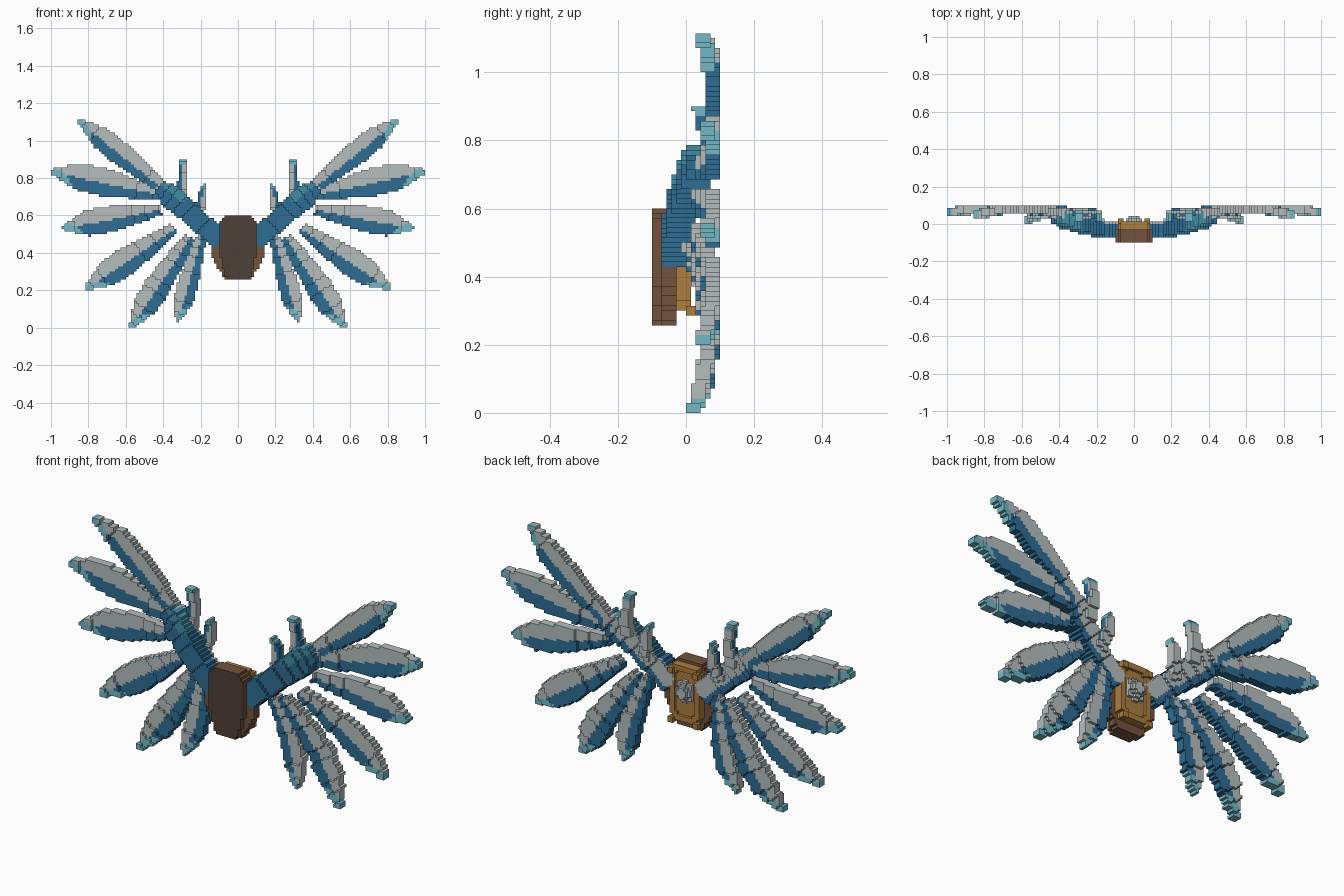
import bpy, bmesh, math
from mathutils import Vector

V = 1 / 70  # block size

cube = bpy.data.objects.get("Cube")
if cube:
    bpy.data.objects.remove(cube, do_unlink=True)


def srgb(r, g, b):
    return tuple((c / 255 / 12.92 if c < 11 else ((c / 255 + 0.055) / 1.055) ** 2.4) for c in (r, g, b)) + (1,)


COLOURS = {
    "pale_grey": srgb(182, 190, 190),
    "deep_blue": srgb(46, 108, 148),
    "light_teal": srgb(114, 184, 198),
    "mid_teal": srgb(66, 140, 164),
    "brown": srgb(114, 82, 60),
    "dark_brown": srgb(78, 65, 56),
    "gold": srgb(172, 126, 62),
}
MATS = []
for label, rgba in COLOURS.items():
    m = bpy.data.materials.new(label)
    m.use_nodes = True
    m.diffuse_color = rgba
    bsdf = next(n for n in m.node_tree.nodes if n.type == 'BSDF_PRINCIPLED')
    bsdf.inputs["Base Color"].default_value = rgba
    MATS.append(m)
GREY, BLUE, TEAL, MID, BROWN, DARK, GOLD = range(len(MATS))


def interp(points, t):
    """Piecewise linear lookup in a short list of (t, value)."""
    if t <= points[0][0]:
        return points[0][1]
    for (a, va), (b, vb) in zip(points, points[1:]):
        if t <= b:
            return va + (vb - va) * (t - a) / (b - a)
    return points[-1][1]


def build(name, blocks, mirror=False, front=None):
    """Turn a dict of block cells into the outer skin of the blocks."""
    bm = bmesh.new()
    corners = {}

    def corner(c):
        if c not in corners:
            x = -c[0] if mirror else c[0]
            corners[c] = bm.verts.new((x * V, c[1] * V, c[2] * V))
        return corners[c]

    for cell, mat in blocks.items():
        for axis in range(3):
            for side in (0, 1):
                near = list(cell)
                near[axis] += 2 * side - 1
                if tuple(near) in blocks:
                    continue
                ring = []
                for p, q in ((0, 0), (1, 0), (1, 1), (0, 1)):
                    c = list(cell)
                    c[axis] += side
                    c[(axis + 1) % 3] += p
                    c[(axis + 2) % 3] += q
                    ring.append(corner(tuple(c)))
                if (side == 0) != mirror:
                    ring.reverse()
                f = bm.faces.new(ring)
                facing_front = axis == 1 and side == 0
                f.material_index = front if front is not None and facing_front else mat
    mesh = bpy.data.meshes.new(name)
    bm.to_mesh(mesh)
    bm.free()
    for m in MATS:
        mesh.materials.append(m)
    bpy.context.collection.objects.link(bpy.data.objects.new(name, mesh))


def blade(base, tip, width, depth, thick, colour):
    """Blocks along a straight axis; width and depth vary from base to tip."""
    a, b = Vector(base), Vector(tip)
    axis = b - a
    length = axis.length
    axis.normalize()
    blocks = {}
    for i in range(0, 70):
        for k in range(0, 78):
            d = Vector(((i + .5) * V, (k + .5) * V)) - a
            u = d.dot(axis) / length
            s = axis.x * d.y - axis.y * d.x
            w = interp(width, u)
            if not 0 <= u <= 1 or abs(s) > w:
                continue
            j0 = round(interp(depth, u) / V - thick / 2)
            for n in range(thick):
                blocks[i, j0 + n, k] = colour(u, s / w, n)
    return blocks


def feather_colour(u, s, n):
    if u - 0.1 * s > 0.88:
        return TEAL
    return GREY if s > -0.08 else BLUE


def arm_colour(u, s, n):
    if n >= 5:
        return GREY if s > -0.4 else BLUE
    return MID if u > 0.66 and s > 0.2 else BLUE


def plume_colour(u, s, n):
    if u > 0.85:
        return TEAL
    return GREY if s > -0.1 or n > 1 else BLUE


# Feathers: name, base, tip, half width, depth at base, middle and tip
FEATHERS = [
    ("top_feather", (.37, .72), (.853, 1.112), .062, (.05, .08, .05)),
    ("upper_feather", (.40, .71), (1.0, .838), .074, (.05, .08, .064)),
    ("middle_feather", (.41, .635), (.94, .532), .071, (.04, .08, .06)),
    ("lower_feather", (.34, .53), (.812, .21), .073, (.03, .08, .05)),
    ("bottom_feather", (.255, .485), (.575, .0), .071, (.02, .075, .02)),
    ("inner_feather", (.195, .49), (.325, .03), .056, (.01, .065, .03)),
]
PLUMES = [
    ("tall_plume", (.30, .68), (.293, .905), .034, (.04, .07, .035)),
    ("short_plume", (.215, .58), (.178, .765), .03, (.02, .05, .04)),
]

parts = []
for name, base, tip, w, (y0, y1, y2) in FEATHERS:
    width = [(0, w * .4), (.15, w * .62), (.55, w), (.75, w * .95), (.9, w * .5), (1, w * .14)]
    depth = [(0, y0), (.3, (y0 + y1) / 2 + .012), (.55, y1), (.8, (y1 + y2) / 2 + .008), (1, y2)]
    parts.append((name, blade(base, tip, width, depth, 3, feather_colour)))
for name, base, tip, w, (y0, y1, y2) in PLUMES:
    width = [(0, w), (.4, w * .8), (.6, w * .6), (.7, w * .75), (1, w * .4)]
    depth = [(0, y0), (.5, y1), (1, y2)]
    parts.append((name, blade(base, tip, width, depth, 3, plume_colour)))

# Wing arm, swept backwards from the pack
parts.append(("wing_arm", blade(
    (.09, .465), (.42, .755),
    [(0, .055), (.5, .056), (.8, .066), (.92, .055), (1, .035)],
    [(0, -.035), (.5, -.012), (.8, .02), (1, .05)], 6, arm_colour)))

for name, blocks in parts:
    build("left_" + name, blocks)
    build("right_" + name, blocks, mirror=True)


def slab(profile, layers, colour):
    """Symmetric upright slab; profile gives the half width by height."""
    blocks = {}
    for k in range(0, 78):
        z = (k + .5) * V
        if not profile[0][0] < z < profile[-1][0]:
            continue
        half = round(interp(profile, z) / V)
        for i in range(-half, half):
            for j in layers:
                blocks[i, j, k] = colour
    return blocks


# Pack: dark front plate with wider brown layers behind it
plate = [(.25, .06), (.39, .1), (.57, .1), (.602, .06)]
shell = [(.25, .065), (.29, .09), (.36, .13), (.42, .15), (.47, .15), (.53, .125), (.602, .065)]
build("pack_plate", slab(plate, (-7, -6), BROWN), front=DARK)
build("pack_shell", slab(shell, (-5, -4, -3), BROWN))

# Gold back frame around a blue panel
frame = slab([(.3, .065), (.34, .09), (.54, .09), (.585, .06)], (-2, -1, 0), GOLD)
panel = slab([(.33, .042), (.36, .06), (.52, .06), (.555, .042)], (0,), BLUE)
for c in panel:
    frame.pop(c)
build("back_frame", frame)
build("back_panel", {(i, -1, k): BLUE for i, j, k in panel})

# Gold corner studs
studs = {}
for i0 in (-6, 4):
    for k0 in (20, 38):
        for n in range(8):
            studs[i0 + n % 2, n // 4, k0 + n // 2 % 2] = GOLD
build("corner_studs", studs)

# Rounded grey emblem on the panel
emblem = {}
for i in range(-3, 3):
    for k in range(-4, 4):
        r = math.hypot(i + .5, k + .5)
        for j in range(0, 3):
            if r < 3.6 - j * .9:
                emblem[i, j, k + 32] = GREY
build("back_emblem", emblem)
